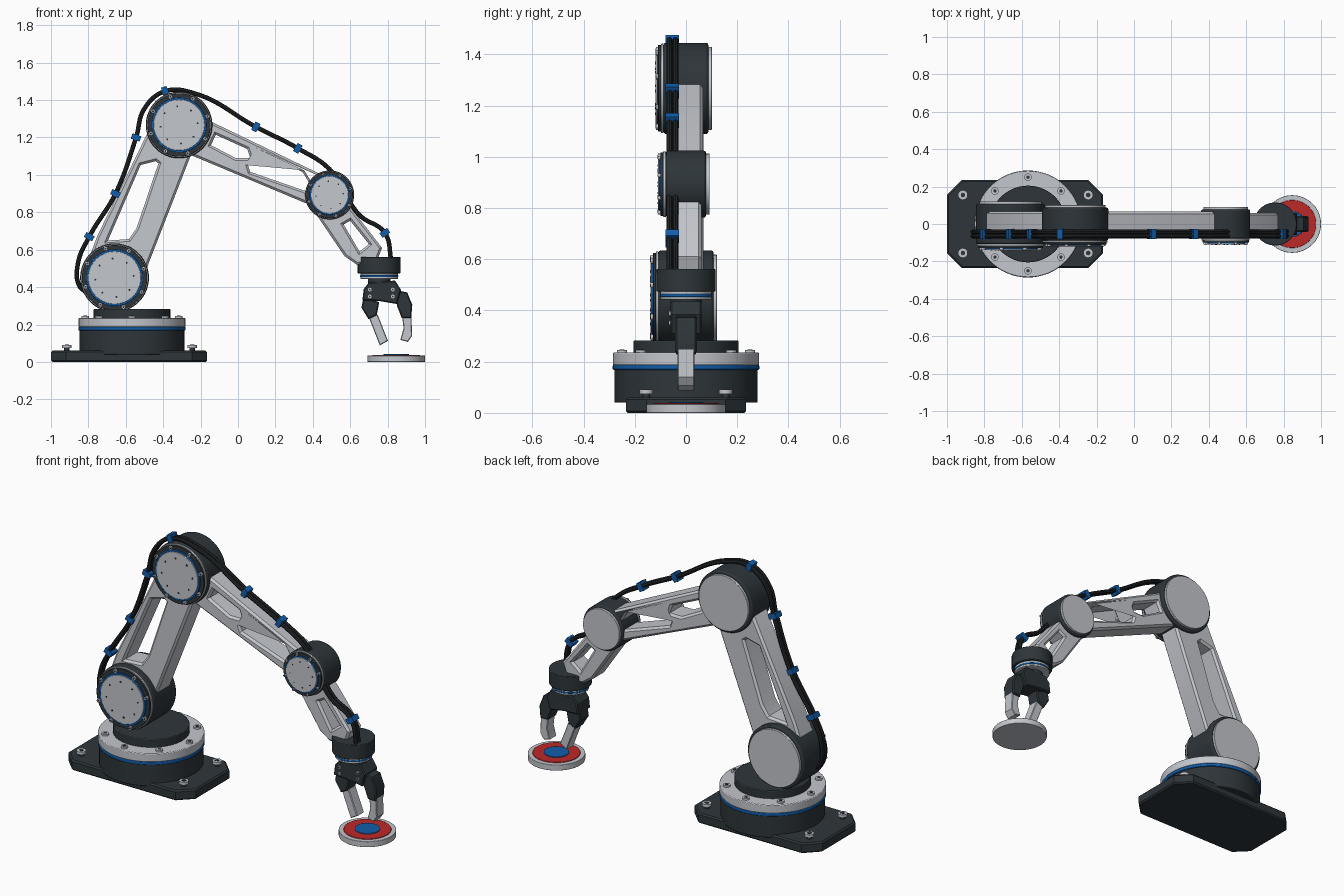
import bpy, bmesh, math
from mathutils import Vector, Matrix

if "Cube" in bpy.data.objects:
    bpy.data.objects.remove(bpy.data.objects["Cube"])


def material(name, rgb):
    m = bpy.data.materials.new(name)
    m.use_nodes = True
    m.diffuse_color = (*rgb, 1)
    m.node_tree.nodes["Principled BSDF"].inputs["Base Color"].default_value = (*rgb, 1)
    return m


DARK = material("dark grey", (0.027, 0.036, 0.042))
LIGHT = material("light grey", (0.55, 0.57, 0.61))
BLUE = material("blue", (0.006, 0.11, 0.4))
RED = material("red", (0.5, 0.022, 0.022))
RUBBER = material("black rubber", (0.015, 0.018, 0.02))

AXIS = {"z": Matrix(), "y": Matrix.Rotation(math.pi / 2, 4, "X")}
made = []


def register(ob, mat):
    ob.data.materials.clear()
    ob.data.materials.append(mat)
    made.append(ob)
    return ob


def mesh_object(name, mat, bm):
    me = bpy.data.meshes.new(name)
    bm.to_mesh(me)
    bm.free()
    ob = bpy.data.objects.new(name, me)
    bpy.context.collection.objects.link(ob)
    return register(ob, mat)


def discs(name, mat, centres, r, h, axis="z", sides=64, bevel=0):
    """One object of equal cylinders; each grows from its centre along +z, or -y."""
    bm = bmesh.new()
    for c in centres:
        m = Matrix.Translation(c) @ AXIS[axis] @ Matrix.Translation((0, 0, h / 2))
        bmesh.ops.create_cone(bm, cap_ends=True, segments=sides, radius1=r,
                              radius2=r, depth=h, matrix=m)
    ob = mesh_object(name, mat, bm)
    if bevel:
        b = ob.modifiers.new("chamfer", "BEVEL")
        b.width, b.segments = bevel, 2
    return ob


def plate(name, mat, outlines, half, bevel=0.012, origin=(0, 0, 0), axis="y"):
    """Extruded outline with chamfered edges; further outlines are windows."""
    cu = bpy.data.curves.new(name, "CURVE")
    cu.dimensions, cu.fill_mode = "2D", "BOTH"
    cu.extrude, cu.bevel_depth, cu.bevel_resolution = half - bevel, bevel, 0
    cu.offset = -bevel
    for pts in outlines:
        sp = cu.splines.new("POLY")
        sp.points.add(len(pts) - 1)
        for p, (u, v) in zip(sp.points, pts):
            p.co = (u, v, 0, 1)
        sp.use_cyclic_u = True
    return from_curve(name, mat, cu, Matrix.Translation(origin) @ AXIS[axis])


def from_curve(name, mat, cu, matrix=Matrix()):
    tmp = bpy.data.objects.new(name + "_path", cu)
    bpy.context.collection.objects.link(tmp)
    me = bpy.data.meshes.new_from_object(
        tmp.evaluated_get(bpy.context.evaluated_depsgraph_get()))
    bpy.data.objects.remove(tmp)
    me.name = name
    me.transform(matrix)
    ob = bpy.data.objects.new(name, me)
    bpy.context.collection.objects.link(ob)
    return register(ob, mat)


def circle(c, r, n, axis="z", phase=0.0):
    return [Vector(c) + AXIS[axis] @ Vector((r * math.cos(a), r * math.sin(a), 0))
            for a in (phase + math.tau * i / n for i in range(n))]


def bolts(name, centres, r, h, axis="z"):
    discs(name + "_bolts", LIGHT, centres, r, h, axis, 16)
    lift = AXIS[axis] @ Vector((0, 0, h))
    discs(name + "_sockets", DARK, [Vector(c) + lift for c in centres],
          r * 0.5, 0.002, axis, 6)


# Base plate and turntable
x0, x1, yb, cut = -1.0, -0.165, 0.235, 0.08
plate("base_plate", DARK, [[(x0 + cut, -yb), (x1 - cut, -yb), (x1, -yb + cut), (x1, yb - cut),
      (x1 - cut, yb), (x0 + cut, yb), (x0, yb - cut), (x0, -yb + cut)]],
      0.03, 0.008, (0, 0, 0.03), "z")
corners = [Vector((x, y, 0.074)) for x in (-0.915, -0.245) for y in (-0.155, 0.155)]
discs("plate_bolt_stems", DARK, [c - Vector((0, 0, 0.02)) for c in corners], 0.014, 0.025, sides=16)
bolts("plate", corners, 0.026, 0.017)
tx = -0.567
for name, mat, z, r, h in (("turntable_drum", DARK, 0.04, 0.28, 0.13),
                           ("turntable_blue_ring", BLUE, 0.168, 0.286, 0.02),
                           ("turntable_flange", LIGHT, 0.186, 0.285, 0.05),
                           ("turntable_hub", DARK, 0.23, 0.205, 0.053)):
    discs(name, mat, [(tx, 0, z)], r, h, bevel=0.004)
bolts("turntable", circle((tx, 0, 0.236), 0.25, 8), 0.02, 0.01)


# Rotary joints
def joint(name, x, z, r, half):
    layers = (("housing", DARK, half, 1, 2 * half), ("trim", LIGHT, -half, 0.98, 0.011),
              ("bolt_ring", DARK, -half - 0.01, 0.95, 0.012),
              ("blue_ring", BLUE, -half - 0.02, 0.82, 0.007),
              ("front_cover", LIGHT, -half - 0.025, 0.765, 0.007),
              ("back_cover", LIGHT, half + 0.014, 0.91, 0.016))
    for part, mat, y, k, h in layers:
        discs(f"{name}_{part}", mat, [(x, y, z)], r * k, h, "y",
              bevel=0.008 if part == "housing" else 0.002)
    bolts(name, circle((x, -half - 0.021, z), r * 0.885, 8, "y", 0.3), r * 0.062, 0.01, "y")
    discs(name + "_cover_pins", DARK, circle((x, -half - 0.031, z), r * 0.56, 8, "y", 0.1),
          r * 0.03, 0.003, "y", 8)


SHOULDER, ELBOW, WRIST = (-0.66, 0.45), (-0.315, 1.267), (0.49, 0.893)
joint("shoulder", *SHOULDER, 0.184, 0.107)
joint("elbow", *ELBOW, 0.178, 0.087)
joint("wrist", *WRIST, 0.131, 0.078)


# Arm links, drawn as (distance along, offset to the left of travel)
def link(name, a, b, outlines, half):
    a, b = Vector(a), Vector(b)
    d = (b - a).normalized()
    n = Vector((-d.y, d.x))
    plate(name, LIGHT, [[a + d * s + n * t for s, t in o] for o in outlines], half)


link("upper_arm", SHOULDER, ELBOW, [
    [(0, 0.165), (0.17, 0.172), (0.8, 0.138), (0.87, 0.1), (0.87, -0.1), (0.8, -0.12),
     (0.06, -0.14), (0, -0.12)],
    [(0.17, 0.11), (0.61, 0.106), (0.66, 0.04), (0.655, 0.022), (0.29, -0.005),
     (0.22, 0.01)]], 0.068)
link("forearm", ELBOW, WRIST, [
    [(0.02, 0.09), (0.8, 0.08), (0.88, 0.06), (0.88, -0.07), (0.82, -0.093), (0.06, -0.122)],
    [(0.2, 0.035), (0.385, 0.037), (0.42, 0), (0.35, -0.033), (0.2, -0.026)],
    [(0.43, 0.05), (0.705, 0.05), (0.765, 0.01), (0.765, -0.035), (0.45, -0.067),
     (0.425, -0.04)]], 0.066)
plate("hand_link", LIGHT, [
    [(0.417, 0.79), (0.57, 0.565), (0.635, 0.52), (0.74, 0.53), (0.77, 0.61),
     (0.615, 0.81), (0.52, 0.89)],
    [(0.565, 0.735), (0.6, 0.755), (0.7, 0.63), (0.65, 0.59)]], 0.06)

# Tool flange and gripper
gx = 0.755
for name, mat, z, r, h in (("tool_flange", DARK, 0.474, 0.115, 0.087),
                           ("tool_collar", LIGHT, 0.443, 0.1, 0.033),
                           ("tool_blue_ring", BLUE, 0.453, 0.102, 0.011),
                           ("tool_neck", DARK, 0.41, 0.06, 0.035)):
    discs(name, mat, [(gx, 0, z)], r, h, bevel=0.003)
plate("gripper_palm", DARK, [[(0.665, 0.33), (0.672, 0.39), (0.7, 0.425), (0.84, 0.435),
      (0.872, 0.385), (0.85, 0.31), (0.76, 0.325)]], 0.06, 0.006)
bolts("palm", [(x, -0.06, z) for x in (0.705, 0.828) for z in (0.35, 0.387)], 0.01, 0.006, "y")
plate("left_knuckle", DARK, [[(0.84, 0.385), (0.905, 0.372), (0.932, 0.305), (0.926, 0.235),
      (0.875, 0.235), (0.85, 0.3)]], 0.042, 0.006)
plate("left_finger", LIGHT, [[(0.877, 0.25), (0.927, 0.25), (0.931, 0.14), (0.908, 0.107),
      (0.868, 0.118), (0.885, 0.18)]], 0.033, 0.004)
plate("right_knuckle", DARK, [[(0.67, 0.345), (0.755, 0.32), (0.742, 0.25), (0.698, 0.228),
      (0.66, 0.29)]], 0.042, 0.006)
plate("right_finger", LIGHT, [[(0.697, 0.245), (0.746, 0.255), (0.802, 0.113),
      (0.758, 0.088)]], 0.033, 0.004)

# Target puck
for name, mat, z, r, h in (("puck_body", LIGHT, 0, 0.154, 0.034),
                           ("puck_red_disc", RED, 0.03, 0.128, 0.008),
                           ("puck_blue_disc", BLUE, 0.035, 0.068, 0.007)):
    discs(name, mat, [(0.846, 0, z)], r, h, bevel=0.002)

# Paired cables along the arm with clips
route = [(-0.81, 0.37), (-0.85, 0.41), (-0.855, 0.53), (-0.795, 0.67), (-0.655, 0.9),
         (-0.545, 1.2), (-0.5, 1.355), (-0.39, 1.447), (-0.23, 1.435), (0.095, 1.257),
         (0.32, 1.142), (0.49, 1.03), (0.65, 0.785), (0.785, 0.69), (0.82, 0.54)]
for side, y in (("front", -0.065), ("rear", -0.041)):
    cu = bpy.data.curves.new("cable", "CURVE")
    cu.dimensions, cu.bevel_depth, cu.bevel_resolution = "3D", 0.012, 2
    cu.use_fill_caps = True
    sp = cu.splines.new("BEZIER")
    sp.bezier_points.add(len(route) - 1)
    for p, (x, z) in zip(sp.bezier_points, route):
        p.co = (x, y, z)
        p.handle_left_type = p.handle_right_type = "AUTO"
    from_curve(side + "_cable", RUBBER, cu)

bm = bmesh.new()
for i in (3, 4, 5, 7, 9, 10, 13):
    (ax, az), (bx, bz) = route[i - 1], route[i + 1]
    m = (Matrix.Translation((route[i][0], -0.053, route[i][1]))
         @ Matrix.Rotation(-math.atan2(bz - az, bx - ax), 4, "Y")
         @ Matrix.Diagonal((0.03, 0.053, 0.05, 1)))
    bmesh.ops.create_cube(bm, size=1, matrix=m)
mesh_object("cable_clips", BLUE, bm)

# Smooth round sides, keep sharp edges
bpy.ops.object.select_all(action="DESELECT")
for ob in made:
    ob.select_set(True)
bpy.context.view_layer.objects.active = made[0]
bpy.ops.object.shade_smooth_by_angle(angle=math.radians(30))
